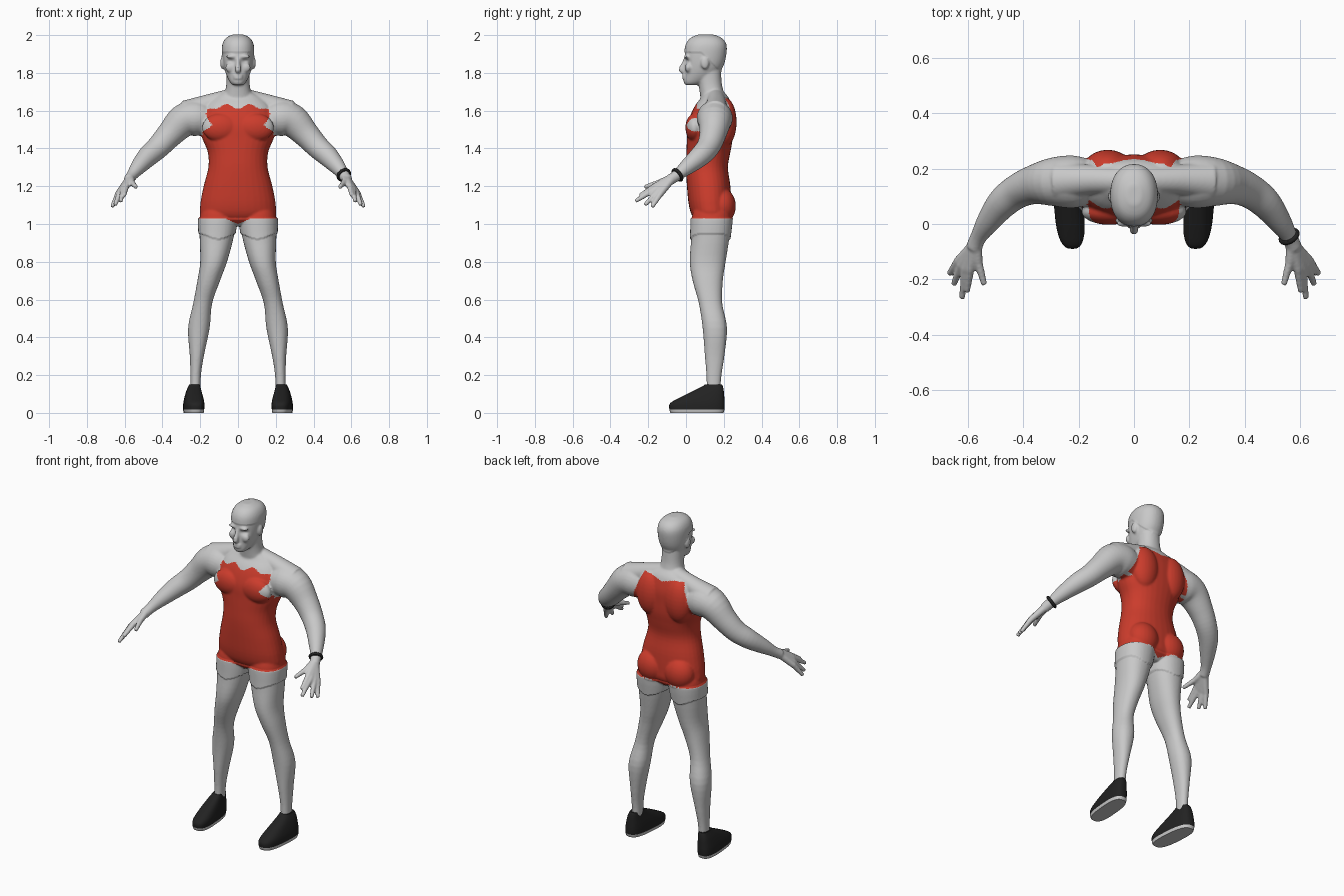
import bpy, bmesh, math
from mathutils import Vector, Matrix

if "Cube" in bpy.data.objects:
    bpy.data.objects.remove(bpy.data.objects["Cube"])


def material(name, colour):
    mat = bpy.data.materials.new(name)
    mat.use_nodes = True
    mat.diffuse_color = (*colour, 1)
    mat.node_tree.nodes["Principled BSDF"].inputs["Base Color"].default_value = (*colour, 1)
    return mat


GREY = material("pale grey", (0.58, 0.58, 0.58))
RED = material("suit red", (0.6, 0.045, 0.025))
BLACK = material("soft black", (0.016, 0.016, 0.016))
SEGMENTS = 32


def spline(rows, steps=4):
    """Smoothly interpolate between rows of numbers."""
    rows = [Vector(r) for r in rows]
    padded = [rows[0]] + rows + [rows[-1]]
    out = []
    for a, b, c, d in zip(padded, padded[1:], padded[2:], padded[3:]):
        for i in range(steps):
            t = i / steps
            out.append(b + (c - a) * (t / 2) + (a * 2 - b * 5 + c * 4 - d) * (t * t / 2)
                       + (b * 3 - a - c * 3 + d) * (t ** 3 / 2))
    return out + [rows[-1]]


def skin(bm, rings, side=1):
    """Bridge rings of points into a closed solid."""
    loops = [[bm.verts.new((p[0] * side, p[1], p[2])) for p in ring] for ring in rings]
    faces = [bm.faces.new(loops[0]), bm.faces.new(loops[-1])]
    for low, high in zip(loops, loops[1:]):
        for i in range(SEGMENTS):
            j = (i + 1) % SEGMENTS
            faces.append(bm.faces.new((low[i], low[j], high[j], high[i])))
    bmesh.ops.recalc_face_normals(bm, faces=faces)


def power(v, n):
    return math.copysign(abs(v) ** (2 / n), v)


ANGLES = [math.tau * i / SEGMENTS for i in range(SEGMENTS)]


def loft(bm, rows, side=1, n=2.2, shear=0.0):
    """Level rings given as height, centre x, half width, front y, back y."""
    rings = []
    for z, x, rx, front, back in spline(rows):
        ring = []
        for a in ANGLES:
            y = (front + back) / 2 + (back - front) / 2 * power(math.sin(a), n)
            ring.append((x + rx * power(math.cos(a), n) + shear * (y - 0.06), y, z))
        rings.append(ring)
    skin(bm, rings, side)


def tube(bm, rows, side=1):
    """Round limb along a path of x, y, z, radius."""
    path = spline(rows)
    rings = []
    for i, row in enumerate(path):
        along = (path[min(i + 1, len(path) - 1)] - path[max(i - 1, 0)]).to_3d()
        turn = along.to_track_quat('Z', 'Y')
        rings.append([row.to_3d() + turn @ Vector((math.cos(a), math.sin(a), 0)) * row[3]
                      for a in ANGLES])
    skin(bm, rings, side)


def blob(bm, centre, size, side=1):
    place = Matrix.Translation((centre[0] * side, centre[1], centre[2]))
    bmesh.ops.create_uvsphere(bm, u_segments=24, v_segments=16, radius=1,
                              matrix=place @ Matrix.Diagonal((*size, 1)))


def finish(name, bm, mats):
    mesh = bpy.data.meshes.new(name)
    bm.to_mesh(mesh)
    bm.free()
    for mat in mats:
        mesh.materials.append(mat)
    obj = bpy.data.objects.new(name, mesh)
    bpy.context.collection.objects.link(obj)
    return obj


# Torso, neck and head
bm = bmesh.new()
loft(bm, [(0.995, 0, 0.08, 0.08, 0.19), (1.04, 0, 0.19, 0.035, 0.235),
          (1.1, 0, 0.2, 0.015, 0.24), (1.2, 0, 0.182, 0.005, 0.235),
          (1.3, 0, 0.157, 0, 0.222), (1.38, 0, 0.16, 0.002, 0.235),
          (1.45, 0, 0.188, 0.005, 0.247), (1.52, 0, 0.205, 0.008, 0.25),
          (1.58, 0, 0.195, 0.025, 0.25), (1.63, 0, 0.17, 0.05, 0.24),
          (1.67, 0, 0.13, 0.08, 0.225), (1.7, 0, 0.07, 0.09, 0.2)])
loft(bm, [(1.63, 0, 0.1, 0.08, 0.22), (1.68, 0, 0.075, 0.075, 0.205),
          (1.74, 0, 0.062, 0.066, 0.19), (1.82, 0, 0.06, 0.05, 0.185)])
loft(bm, [(1.735, 0, 0.025, 0, 0.06), (1.75, 0, 0.042, -0.012, 0.1),
          (1.79, 0, 0.062, -0.01, 0.16), (1.84, 0, 0.076, -0.008, 0.195),
          (1.9, 0, 0.082, -0.006, 0.21), (1.95, 0, 0.079, 0.002, 0.21),
          (1.983, 0, 0.06, 0.028, 0.185), (2.0, 0, 0.025, 0.07, 0.14)])

# Nose and lips
tube(bm, [(0, 0, 1.88, 0.01), (0, -0.014, 1.845, 0.012), (0, -0.023, 1.818, 0.016),
          (0, -0.012, 1.805, 0.012)])
for z in (1.772, 1.786):
    blob(bm, (0, -0.008, z), (0.026, 0.012, 0.007))

FINGERS = [((0.592, -0.165, 1.2), (0.603, -0.245, 1.15)),
           ((0.608, -0.165, 1.185), (0.621, -0.268, 1.12)),
           ((0.624, -0.152, 1.17), (0.651, -0.218, 1.1)),
           ((0.635, -0.135, 1.16), (0.667, -0.18, 1.09)),
           ((0.563, -0.135, 1.222), (0.54, -0.22, 1.195))]
WRIST = (0.57, -0.07, 1.245)

for side in (1, -1):
    # Ears, brows, cheeks
    blob(bm, (0.082, 0.1, 1.853), (0.012, 0.022, 0.034), side)
    blob(bm, (0.034, 0.002, 1.886), (0.03, 0.014, 0.009), side)
    blob(bm, (0.042, 0.012, 1.828), (0.025, 0.018, 0.026), side)
    # Chest, shoulder blades, buttocks
    blob(bm, (0.09, 0.045, 1.51), (0.1, 0.048, 0.075), side)
    blob(bm, (0.095, 0.205, 1.54), (0.085, 0.063, 0.13), side)
    blob(bm, (0.092, 0.19, 1.095), (0.092, 0.074, 0.095), side)
    # Shoulder slope and arm
    tube(bm, [(0.02, 0.155, 1.67, 0.05), (0.15, 0.16, 1.635, 0.053),
              (0.27, 0.155, 1.585, 0.072)], side)
    tube(bm, [(0.15, 0.15, 1.54, 0.08), (0.22, 0.152, 1.56, 0.095),
              (0.29, 0.152, 1.545, 0.088), (0.36, 0.142, 1.475, 0.071),
              (0.42, 0.118, 1.41, 0.062), (0.475, 0.075, 1.36, 0.056),
              (0.525, 0.01, 1.305, 0.043), (0.56, -0.045, 1.26, 0.03),
              (0.578, -0.085, 1.233, 0.029)], side)
    # Palm and fingers
    for knuckle, tip in FINGERS:
        tube(bm, [(*WRIST, 0.022), (*knuckle, 0.017)], side)
        tube(bm, [(*knuckle, 0.016), (*tip, 0.011)], side)
    # Leg
    loft(bm, [(0.1, 0.226, 0.026, 0.11, 0.18), (0.2, 0.224, 0.028, 0.108, 0.188),
              (0.3, 0.218, 0.037, 0.1, 0.203), (0.45, 0.207, 0.057, 0.088, 0.217),
              (0.58, 0.187, 0.05, 0.068, 0.192), (0.7, 0.155, 0.06, 0.035, 0.195),
              (0.8, 0.129, 0.071, 0.02, 0.21), (0.93, 0.113, 0.09, 0.028, 0.23),
              (1.04, 0.106, 0.097, 0.032, 0.24), (1.1, 0.1, 0.08, 0.05, 0.22)], side)

# Fuse the parts into one smooth skin
body = finish("body", bm, [GREY, RED])
fuse = body.modifiers.new("fuse", 'REMESH')
fuse.mode = 'VOXEL'
fuse.voxel_size = 0.006
relax = body.modifiers.new("relax", 'SMOOTH')
relax.factor = 0.5
relax.iterations = 5
fused = bpy.data.meshes.new_from_object(
    body.evaluated_get(bpy.context.evaluated_depsgraph_get()))
body.modifiers.clear()
body.data = fused
fused.materials.clear()
for mat in (GREY, RED):
    fused.materials.append(mat)

# Raised hair cap and trouser cuffs, hollow eyes
normals = [v.normal.copy() for v in fused.vertices]
for v, normal in zip(fused.vertices, normals):
    x, y, z = v.co
    if z > 1.91 - max(0, y - 0.08):
        v.co += normal * 0.004
    elif 0.935 + 0.015 * math.cos(x * 30) < z < 1.03 and abs(x) < 0.3:
        v.co += normal * 0.007
    elif y < 0.03 and 1.8 < z < 1.9:
        spread = ((abs(x) - 0.034) / 0.02) ** 2 + ((z - 1.862) / 0.012) ** 2
        v.co.y += 0.01 * math.exp(-spread)


def in_suit(x, y, z):
    x = abs(x)
    hem = 1.03 - 0.03 * max(0, 1 - x / 0.07)
    if z < hem:
        return False
    if z < 1.47:
        return x < 0.235 - max(0, z - 1.4) * 0.2
    if y < 0.12:
        # Bib front with two rounded peaks
        top = 1.635 - 0.025 * math.cos(min(x, 0.12) * 26) ** 2
        edge = 0.145 + 1.6 * max(0, 1.515 - z)
        if z > 1.52:
            edge = 0.168 - 9 * (z - 1.585) ** 2
        return y < 0.085 and z < top and x < edge
    # Back panel with rounded corners
    return y > 0.195 and z < 1.665 - 0.02 * max(0, 1 - x / 0.08) and x < 0.2 - 0.4 * (z - 1.5)


for face in fused.polygons:
    face.use_smooth = True
    face.material_index = int(in_suit(*face.center))

# Shoes with pale soles
for side, name in ((1, "left_shoe"), (-1, "right_shoe")):
    bm = bmesh.new()
    loft(bm, [(0, 0.235, 0.05, -0.082, 0.198), (0.018, 0.235, 0.053, -0.088, 0.204),
              (0.05, 0.234, 0.053, -0.085, 0.205), (0.08, 0.232, 0.048, -0.035, 0.203),
              (0.115, 0.229, 0.039, 0.035, 0.2), (0.14, 0.225, 0.031, 0.085, 0.195),
              (0.15, 0.223, 0.028, 0.1, 0.19)], side, 2.8, 0.08)
    shoe = finish(name, bm, [BLACK, GREY])
    for face in shoe.data.polygons:
        face.material_index = int(face.center.z < 0.018)
    bpy.ops.object.select_all(action='DESELECT')
    shoe.select_set(True)
    bpy.context.view_layer.objects.active = shoe
    bpy.ops.object.shade_smooth_by_angle(angle=math.radians(50))

# Bracelet on the left wrist
bpy.ops.mesh.primitive_torus_add(major_radius=0.032, minor_radius=0.009,
                                 major_segments=32, minor_segments=12,
                                 location=(0.56, -0.045, 1.26))
bracelet = bpy.context.object
bracelet.name = "bracelet"
bracelet.rotation_euler = Vector((0.035, -0.06, -0.045)).to_track_quat('Z', 'Y').to_euler()
bracelet.data.materials.append(BLACK)
bpy.ops.object.shade_smooth_by_angle()
